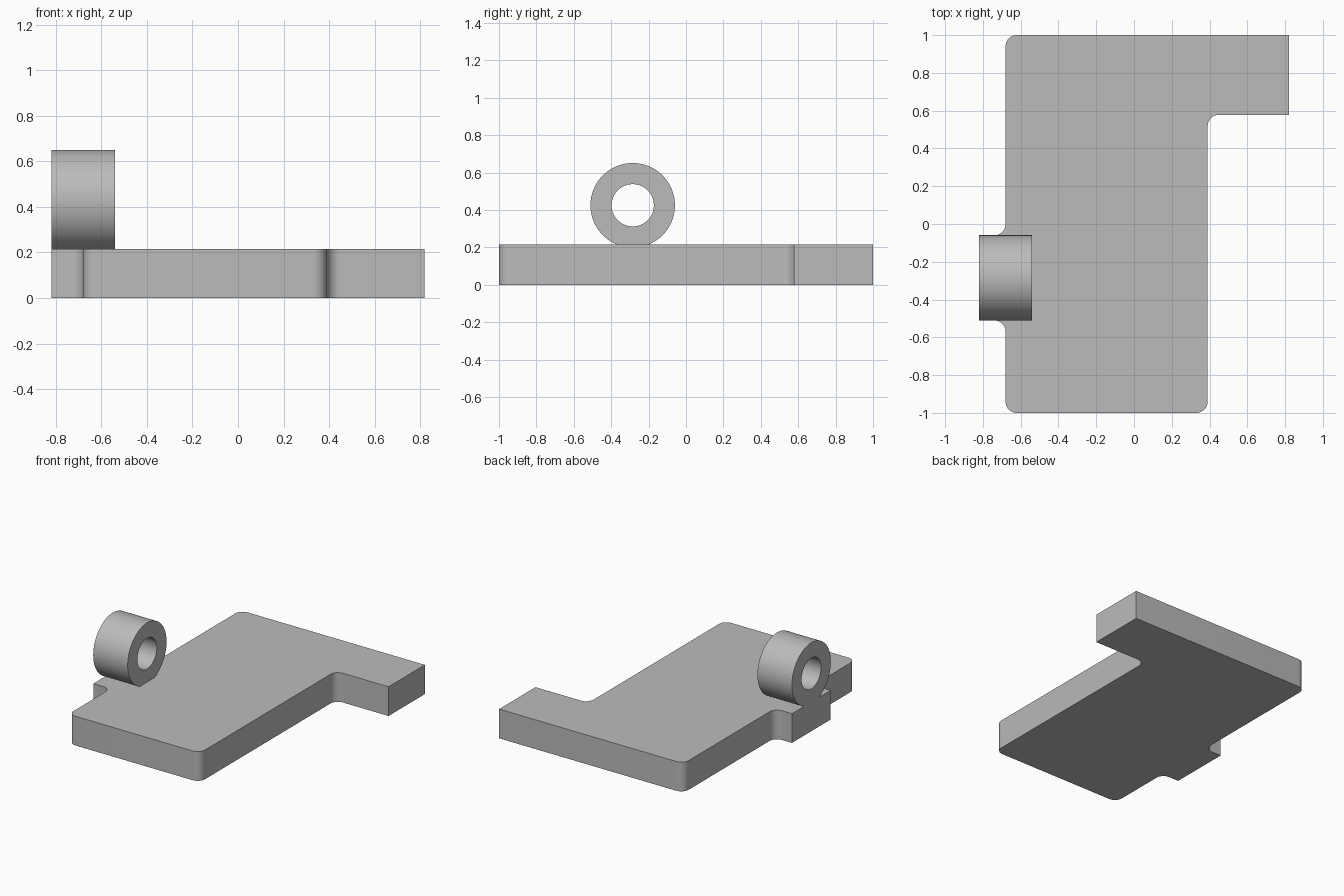
import bpy
import bmesh
import math
from mathutils import Vector

cube = bpy.data.objects.get("Cube")
if cube:
    bpy.data.objects.remove(cube, do_unlink=True)

grey = bpy.data.materials.new("plain grey")
grey.use_nodes = True
colour = (0.5, 0.5, 0.5, 1)
grey.diffuse_color = colour
grey.node_tree.nodes["Principled BSDF"].inputs["Base Color"].default_value = colour

PLATE_TOP = 0.215
FILLET = 0.06


def rounded_outline(corners, steps=10):
    """Turn (x, y, radius) right-angle corners into a filleted outline."""
    points = []
    for i, (x, y, r) in enumerate(corners):
        here = Vector((x, y))
        if r == 0:
            points.append(here)
            continue
        before = Vector(corners[i - 1][:2])
        after = Vector(corners[(i + 1) % len(corners)][:2])
        u = (before - here).normalized() * r
        v = (after - here).normalized() * r
        for k in range(steps + 1):
            t = math.pi / 2 * k / steps
            points.append(here + u * (1 - math.sin(t)) + v * (1 - math.cos(t)))
    return points


def finish(name, bm):
    bmesh.ops.recalc_face_normals(bm, faces=bm.faces)
    mesh = bpy.data.meshes.new(name)
    bm.to_mesh(mesh)
    bm.free()
    obj = bpy.data.objects.new(name, mesh)
    bpy.context.collection.objects.link(obj)
    mesh.materials.append(grey)
    bpy.ops.object.select_all(action="DESELECT")
    obj.select_set(True)
    bpy.context.view_layer.objects.active = obj
    bpy.ops.object.shade_smooth_by_angle(angle=math.radians(30))
    return obj


# Base plate: main slab with a side arm at the back and a small tab on the right
outline = rounded_outline([
    (-0.68, -1, FILLET), (0.39, -1, FILLET),
    (0.39, 0.578, FILLET), (0.82, 0.578, 0), (0.82, 1, 0),
    (-0.68, 1, FILLET),
    (-0.68, -0.06, FILLET), (-0.82, -0.06, 0),
    (-0.82, -0.51, 0), (-0.68, -0.51, FILLET),
])
bm = bmesh.new()
base = bm.faces.new([bm.verts.new((p.x, p.y, 0)) for p in outline])
top = bmesh.ops.extrude_face_region(bm, geom=[base], use_keep_orig=True)
bmesh.ops.translate(bm, vec=(0, 0, PLATE_TOP),
                    verts=[g for g in top["geom"] if isinstance(g, bmesh.types.BMVert)])
finish("base_plate", bm)

# Hinge barrel: a tube along x, trimmed flat where it meets the plate
SIDES = 80
CENTRE_Y, CENTRE_Z = -0.285, 0.425
section = [(-0.82, 0.226), (-0.54, 0.226), (-0.54, 0.113), (-0.82, 0.113)]
bm = bmesh.new()
rings = []
for x, r in section:
    angles = [2 * math.pi * k / SIDES for k in range(SIDES)]
    rings.append([bm.verts.new((x, CENTRE_Y + r * math.cos(a), CENTRE_Z + r * math.sin(a)))
                  for a in angles])
for i, ring in enumerate(rings):
    following = rings[(i + 1) % len(rings)]
    for k in range(SIDES):
        n = (k + 1) % SIDES
        bm.faces.new((ring[k], ring[n], following[n], following[k]))
cut = bmesh.ops.bisect_plane(bm, geom=bm.verts[:] + bm.edges[:] + bm.faces[:],
                             plane_co=(0, 0, PLATE_TOP), plane_no=(0, 0, 1),
                             clear_inner=True)
bmesh.ops.holes_fill(bm, edges=[e for e in bm.edges if e.is_boundary])
finish("hinge_barrel", bm)
